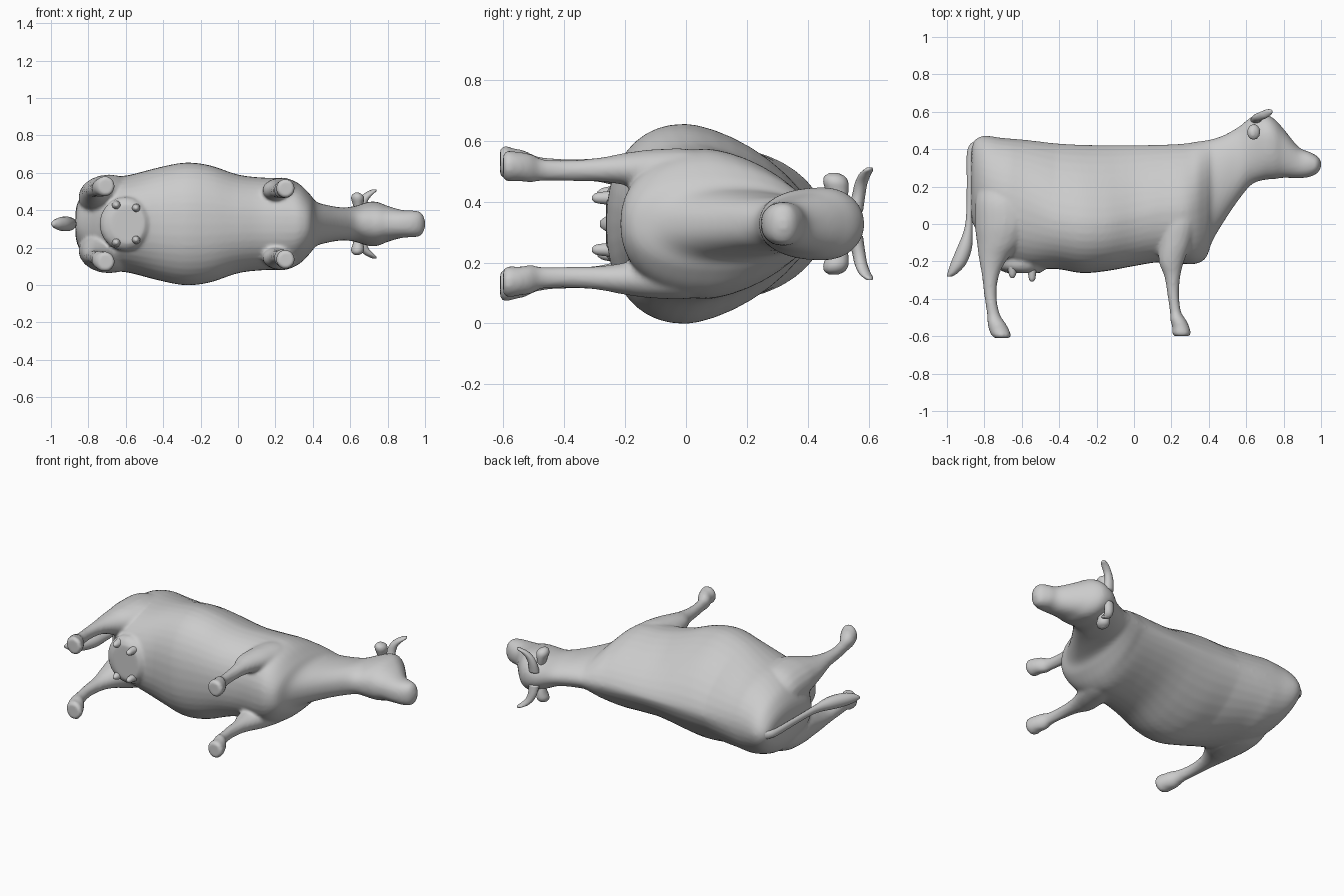
import bpy, bmesh, math

MID = 0.327   # height of the animal's symmetry plane (it lies on its side)
SEG = 40

grey = bpy.data.materials.new("plain grey")
grey.diffuse_color = (0.6, 0.6, 0.6, 1)


def spline(rows, steps):
    """Catmull-Rom interpolation of station tuples."""
    out = []
    for i in range(len(rows) - 1):
        p0, p1, p2, p3 = (rows[max(i - 1, 0)], rows[i], rows[i + 1],
                          rows[min(i + 2, len(rows) - 1)])
        for k in range(steps):
            t = k / steps
            out.append([0.5 * (2 * b + (c - a) * t + (2 * a - 5 * b + 4 * c - d) * t * t
                               + (3 * b - a - 3 * c + d) * t ** 3)
                        for a, b, c, d in zip(p0, p1, p2, p3)])
    out.append(list(rows[-1]))
    return out


def skin(bm, rings):
    """Closed surface through equal rings of points."""
    vs = [[bm.verts.new(p) for p in r] for r in rings]
    for a, b in zip(vs, vs[1:]):
        n = len(a)
        for i in range(n):
            bm.faces.new((a[i], a[(i + 1) % n], b[(i + 1) % n], b[i]))
    bm.faces.new(vs[0][::-1])
    bm.faces.new(vs[-1])


# Fullness of the back along x: square hips, ridged barrel and withers, round head
FULL = [(-.9, 1.85), (-.66, 2.0), (-.42, 1.6), (-.1, 1.5), (.3, 1.6), (.45, 2.0), (1.1, 2.25)]


def fullness(x):
    for (xa, a), (xb, b) in zip(FULL, FULL[1:]):
        if x <= xb:
            return a + (b - a) * (x - xa) / (xb - xa)
    return FULL[-1][1]


def body_loft(bm, rows):
    """Egg sections along x: x, top, bottom, height of widest point, half width."""
    rings = []
    for x, top, bot, mid, hw in spline(rows, 5):
        ring = []
        for i in range(SEG):
            a = 2 * math.pi * i / SEG
            c, s = math.cos(a), math.sin(a)
            e = 2 / (fullness(x) if s > 0 else 2.25)
            z = math.copysign(abs(c) ** e, c) * max(hw, 0.004)
            h = math.copysign(abs(s) ** e, s)
            ring.append((x, mid + h * ((top - mid) if s > 0 else (mid - bot)), MID + z))
        rings.append(ring)
    skin(bm, rings)


def limb(bm, rows, axis="y", side=1, seg=20):
    """Elliptic sections. y: y, x, z, rx, rz.  z: z, x, y, rx, ry."""
    rings = []
    for p, u, v, ru, rv in spline(rows, 5):
        ring = []
        for i in range(seg):
            a = 2 * math.pi * i / seg
            du, dv = u + ru * math.cos(a), v + rv * math.sin(a)
            ring.append((du, p, MID + side * dv) if axis == "y" else (du, dv, MID + side * p))
        rings.append(ring)
    skin(bm, rings)


def finish(bm, name):
    bmesh.ops.recalc_face_normals(bm, faces=bm.faces)
    me = bpy.data.meshes.new(name)
    bm.to_mesh(me)
    bm.free()
    for p in me.polygons:
        p.use_smooth = True
    me.materials.append(grey)
    ob = bpy.data.objects.new(name, me)
    bpy.context.collection.objects.link(ob)
    return ob


# Trunk, neck and head
trunk = [
    (-.868, .41, .02, .22, .075), (-.85, .45, -.02, .20, .13), (-.80, .472, -.08, .17, .195),
    (-.70, .46, -.20, .12, .245), (-.58, .45, -.242, .08, .262), (-.42, .432, -.24, .02, .303),
    (-.28, .424, -.262, 0, .328), (-.15, .422, -.252, 0, .313), (0, .422, -.225, .03, .264),
    (.13, .424, -.205, .06, .248), (.26, .43, -.213, .07, .243), (.33, .44, -.213, .08, .212),
    (.385, .448, -.18, .10, .158), (.42, .455, -.09, .15, .118), (.48, .475, .012, .22, .10),
    (.56, .52, .13, .30, .088), (.63, .573, .212, .42, .097), (.70, .585, .236, .45, .118),
    (.75, .562, .24, .44, .116), (.80, .508, .247, .40, .096), (.88, .412, .245, .33, .074),
    (.94, .385, .252, .32, .071), (.98, .362, .272, .32, .060), (1.0, .338, .302, .32, .02)]

# Legs: y, x, offset from the symmetry plane, half length, half width
front_leg = [
    (.16, .25, .13, .07, .06), (.03, .24, .16, .10, .083), (-.10, .22, .175, .086, .070),
    (-.20, .20, .18, .068, .053), (-.28, .205, .178, .043, .040), (-.38, .21, .175, .031, .035),
    (-.47, .222, .177, .030, .036), (-.51, .235, .183, .042, .048), (-.55, .25, .188, .046, .048),
    (-.585, .254, .19, .050, .052), (-.60, .256, .19, .040, .042)]
hind_leg = [
    (.22, -.71, .11, .12, .09), (.12, -.695, .135, .155, .118), (0, -.69, .143, .162, .120),
    (-.10, -.715, .153, .125, .095), (-.18, -.75, .165, .080, .063), (-.27, -.767, .175, .047, .041),
    (-.38, -.768, .178, .033, .035), (-.48, -.752, .183, .034, .037), (-.53, -.735, .192, .048, .049),
    (-.565, -.722, .198, .054, .050), (-.595, -.71, .202, .052, .055), (-.61, -.706, .202, .040, .044)]
udder = [(-.10, -.60, 0, .12, .12), (-.20, -.60, 0, .14, .145),
         (-.24, -.60, 0, .125, .135), (-.262, -.59, 0, .09, .105)]

# Joined into one seamless hide
bm = bmesh.new()
body_loft(bm, trunk)
limb(bm, udder)
for s in (1, -1):
    limb(bm, front_leg, side=s)
    limb(bm, hind_leg, side=s)
hide = finish(bm, "body_with_legs")
rm = hide.modifiers.new("blend", "REMESH")
rm.mode = "VOXEL"
rm.voxel_size = 0.010
rm.use_smooth_shade = True
sm = hide.modifiers.new("soften", "SMOOTH")
sm.factor = 0.5
sm.iterations = 6

# Tail with a tuft at the end
bm = bmesh.new()
limb(bm, [(.45, -.825, 0, .015, .02), (.425, -.855, 0, .022, .024), (.37, -.876, 0, .018, .022),
          (.22, -.878, 0, .016, .02), (.05, -.88, 0, .017, .02), (-.04, -.887, 0, .024, .026),
          (-.13, -.907, 0, .040, .038), (-.21, -.938, 0, .042, .038), (-.26, -.968, 0, .028, .026),
          (-.282, -.988, 0, .012, .010)], seg=14)
finish(bm, "tail")

# Horns, ears and teats, mirrored across the symmetry plane
for s, label in ((1, "upper"), (-1, "lower")):
    bm = bmesh.new()
    limb(bm, [(.04, .655, .555, .032, .026), (.09, .658, .566, .028, .022),
              (.13, .672, .574, .026, .021), (.16, .698, .586, .026, .020),
              (.175, .718, .597, .022, .017), (.185, .73, .603, .010, .009)],
         axis="z", side=s, seg=12)
    finish(bm, label + "_horn")

    bm = bmesh.new()
    limb(bm, [(.07, .645, .50, .022, .026), (.105, .642, .497, .028, .036),
              (.135, .640, .492, .035, .041), (.155, .638, .488, .028, .034),
              (.167, .635, .485, .010, .014)], axis="z", side=s, seg=12)
    finish(bm, label + "_ear")

    bm = bmesh.new()
    for x, off, tip in ((-.65, .10, -.29), (-.545, .085, -.308)):
        limb(bm, [(-.20, x, off, .03, .03), (-.25, x, off, .023, .023),
                  (tip + .015, x, off, .017, .017), (tip, x, off, .007, .007)], side=s, seg=12)
    finish(bm, label + "_teats")
